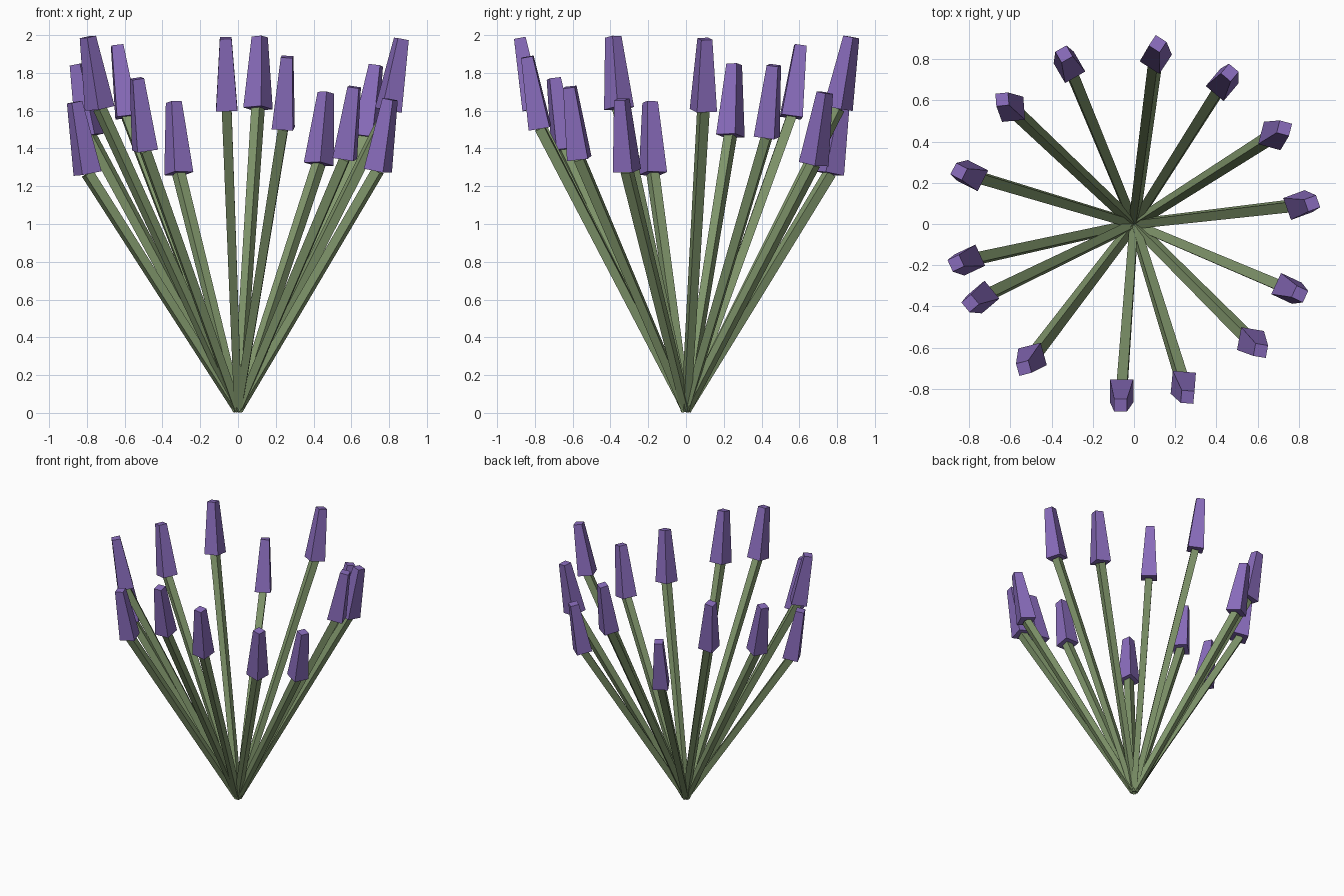
import bpy, bmesh, math
from mathutils import Vector, Matrix

if "Cube" in bpy.data.objects:
    bpy.data.objects.remove(bpy.data.objects["Cube"])


def material(name, rgb):
    m = bpy.data.materials.new(name)
    m.diffuse_color = (*rgb, 1)
    m.use_nodes = True
    m.node_tree.nodes["Principled BSDF"].inputs["Base Color"].default_value = m.diffuse_color
    return m


GREEN = material("stem green", (0.22, 0.31, 0.15))
PURPLE = material("petal purple", (0.25, 0.15, 0.50))


def square_taper(name, start, end, side1, side2, yaw, mat):
    """Flat four-sided tapered bar from start to end, spun by yaw."""
    axis = end - start
    bm = bmesh.new()
    bmesh.ops.create_cone(bm, cap_ends=True, segments=4, depth=axis.length,
                          radius1=side1 / math.sqrt(2), radius2=side2 / math.sqrt(2))
    spin = Matrix.Rotation(math.radians(yaw + 45), 4, 'Z')
    tilt = Vector((0, 0, 1)).rotation_difference(axis).to_matrix().to_4x4()
    bm.transform(Matrix.Translation((start + end) / 2) @ tilt @ spin)
    mesh = bpy.data.meshes.new(name)
    bm.to_mesh(mesh)
    bm.free()
    mesh.materials.append(mat)
    ob = bpy.data.objects.new(name, mesh)
    bpy.context.collection.objects.link(ob)


# Flower tips: x, y, z and spin of the square section in degrees
TIPS = [
    (0.115, 0.875, 1.99, 57), (0.465, 0.735, 1.695, 50), (0.73, 0.465, 1.84, 75),
    (0.865, 0.10, 1.98, 20), (0.805, -0.34, 1.66, 65), (0.615, -0.615, 1.725, 80),
    (0.26, -0.84, 1.885, 85), (-0.065, -0.88, 1.985, 0), (-0.535, -0.70, 1.77, 15),
    (-0.795, -0.385, 1.99, 40), (-0.865, -0.19, 1.645, 25), (-0.85, 0.255, 1.845, 63),
    (-0.64, 0.605, 1.945, 5), (-0.34, 0.825, 1.645, 30),
]
ROOT = Vector((0, 0, 0.015))

for i, (x, y, z, yaw) in enumerate(TIPS, 1):
    tip = Vector((x, y, z))
    out = Vector((x, y, 0)).normalized()
    # Heads stand more upright than their stems
    base = tip - out * 0.07 - Vector((0, 0, 0.378))
    square_taper(f"stem_{i}", ROOT, base, 0.04, 0.052, yaw, GREEN)
    square_taper(f"flower_head_{i}", base, tip, 0.113, 0.062, yaw, PURPLE)
